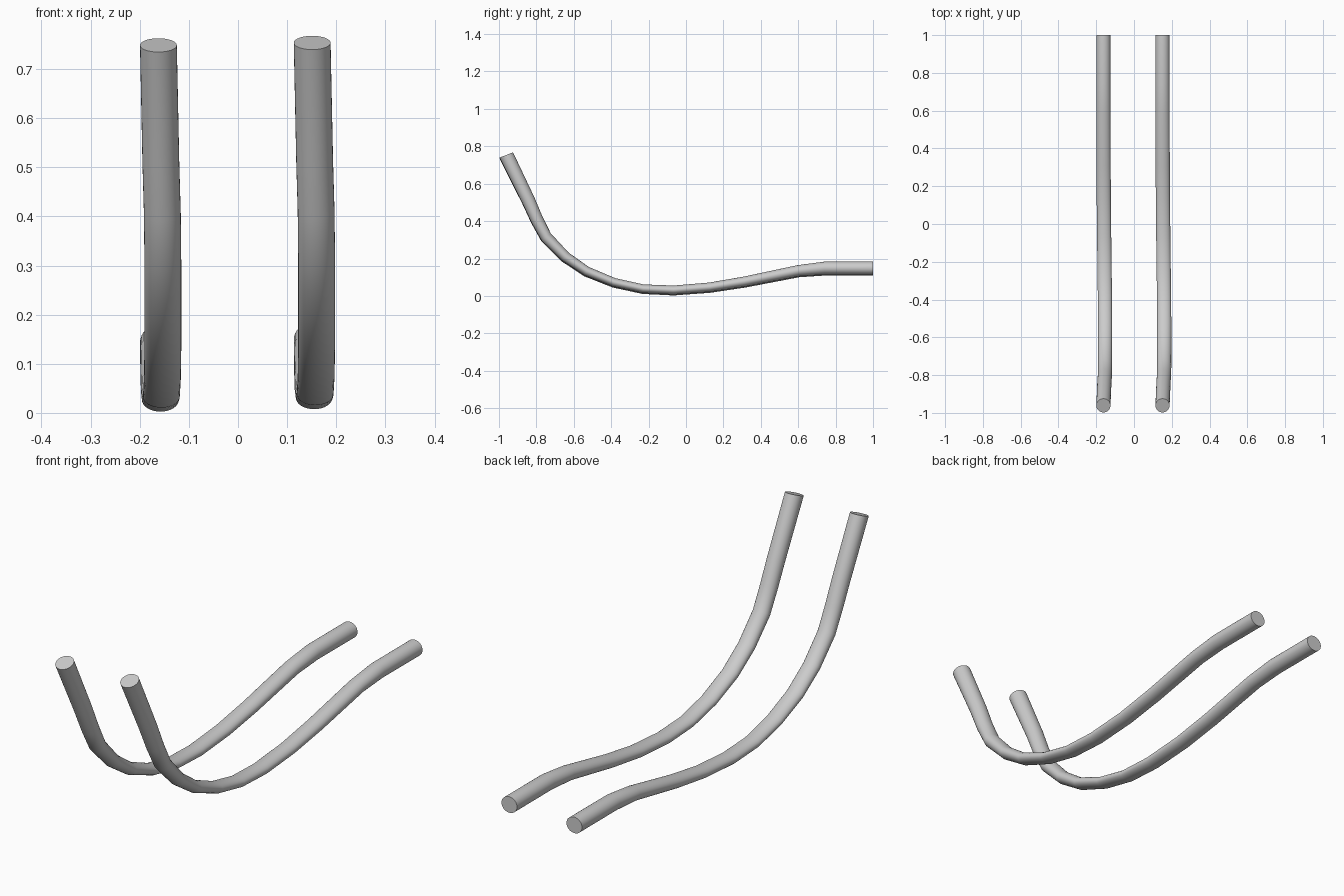
import bpy, bmesh, math
from mathutils import Vector

if "Cube" in bpy.data.objects:
    bpy.data.objects.remove(bpy.data.objects["Cube"])

SIDES = 32
RX = 0.0375

# Stations along the tube: y, z, sideways drift, thickness radius
PATH = [
    (-0.961, 0.751, 0.000, 0.0390),
    (-0.843, 0.510, 0.005, 0.0355),
    (-0.798, 0.408, 0.008, 0.0335),
    (-0.748, 0.313, 0.009, 0.0315),
    (-0.646, 0.208, 0.009, 0.0280),
    (-0.532, 0.130, 0.009, 0.0255),
    (-0.385, 0.070, 0.008, 0.0235),
    (-0.230, 0.036, 0.006, 0.0230),
    (-0.067, 0.029, 0.004, 0.0240),
    (0.126, 0.044, 0.002, 0.0250),
    (0.313, 0.074, 0.001, 0.0270),
    (0.600, 0.132, 0.000, 0.0300),
    (0.740, 0.146, 0.000, 0.0345),
    (1.000, 0.146, 0.000, 0.0350),
]


def make_runner(name, x, dz):
    bm = bmesh.new()
    rings = []
    for i, (y, z, drift, r) in enumerate(PATH):
        # Ring lies across the average direction of its neighbours
        a, b = PATH[max(i - 1, 0)], PATH[min(i + 1, len(PATH) - 1)]
        t = Vector((0, b[0] - a[0], b[1] - a[1])).normalized()
        if i == 0:
            t = Vector((0, 0.36, -0.933))
        n = Vector((0, -t.z, t.y))
        c = Vector((x + drift, y, z + dz))
        ring = []
        for k in range(SIDES):
            ang = 2 * math.pi * k / SIDES
            ring.append(bm.verts.new(c + Vector((RX * math.cos(ang), 0, 0)) + n * (r * math.sin(ang))))
        rings.append(ring)
    for p, q in zip(rings, rings[1:]):
        for k in range(SIDES):
            j = (k + 1) % SIDES
            bm.faces.new((p[k], p[j], q[j], q[k]))
    # End caps
    bm.faces.new(rings[0])
    bm.faces.new(rings[-1])
    bmesh.ops.recalc_face_normals(bm, faces=bm.faces[:])
    me = bpy.data.meshes.new(name)
    bm.to_mesh(me)
    bm.free()
    ob = bpy.data.objects.new(name, me)
    bpy.context.collection.objects.link(ob)
    bpy.ops.object.select_all(action='DESELECT')
    ob.select_set(True)
    bpy.context.view_layer.objects.active = ob
    bpy.ops.object.shade_smooth_by_angle(angle=math.radians(30))


# Two bent tubes, left and right
make_runner("left_bent_tube", -0.162, -0.0025)
make_runner("right_bent_tube", 0.151, 0.0025)
